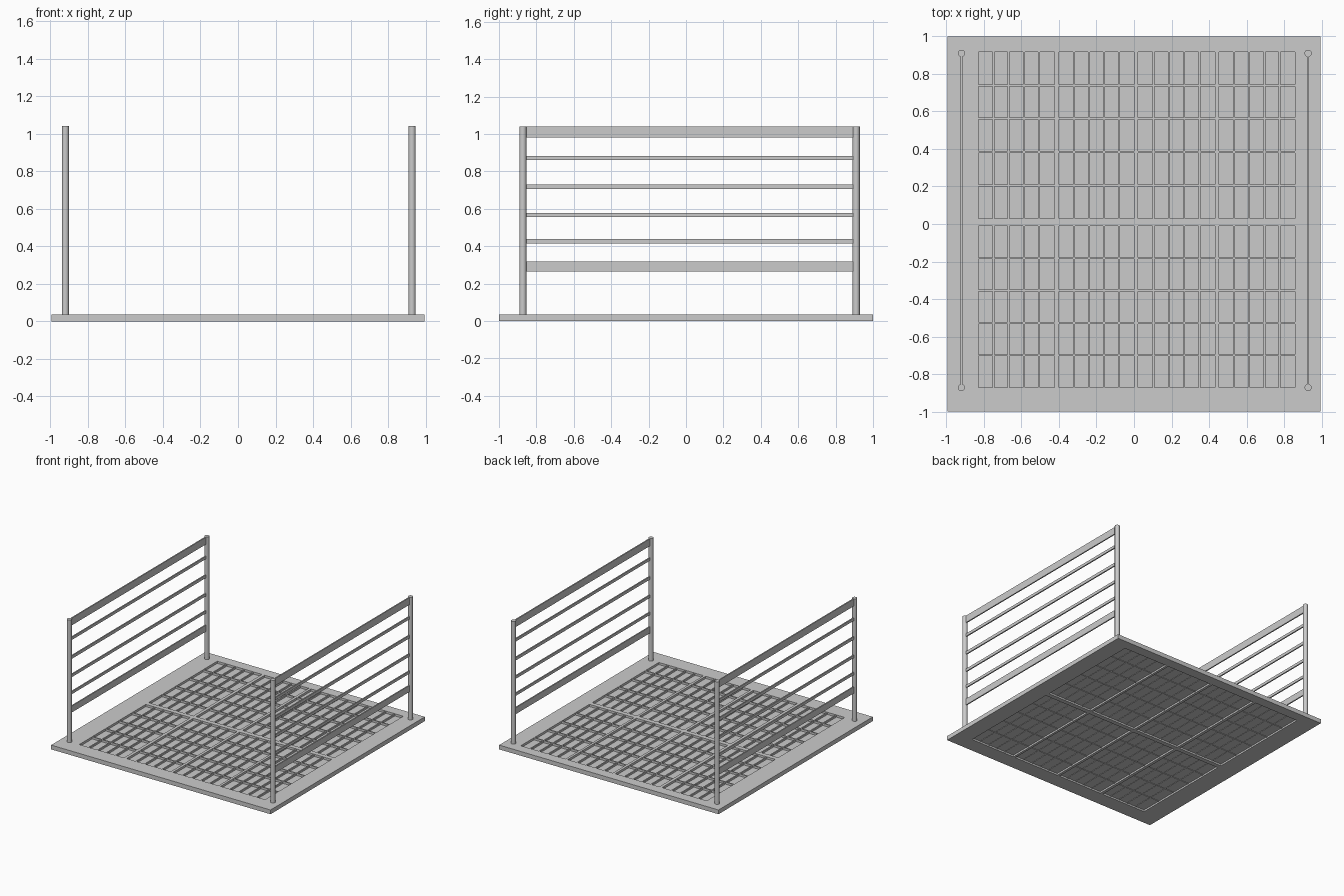
import bpy
import bmesh
from mathutils import Matrix, Vector

cube = bpy.data.objects.get("Cube")
if cube:
    bpy.data.objects.remove(cube, do_unlink=True)

steel = bpy.data.materials.new("grey_steel")
steel.use_nodes = True
GREY = (0.6, 0.6, 0.6, 1)
steel.diffuse_color = GREY
steel.node_tree.nodes["Principled BSDF"].inputs["Base Color"].default_value = GREY


def boxes(name, bounds):
    """One object from boxes given as (x0, x1, y0, y1, z0, z1)."""
    bm = bmesh.new()
    for x0, x1, y0, y1, z0, z1 in bounds:
        centre = Vector((x0 + x1, y0 + y1, z0 + z1)) / 2
        size = Matrix.Diagonal((x1 - x0, y1 - y0, z1 - z0, 1))
        bmesh.ops.create_cube(bm, size=1, matrix=Matrix.Translation(centre) @ size)
    mesh = bpy.data.meshes.new(name)
    bm.to_mesh(mesh)
    bm.free()
    mesh.materials.append(steel)
    obj = bpy.data.objects.new(name, mesh)
    bpy.context.collection.objects.link(obj)
    return obj


TOP = 0.035
FLOOR_LOW, FLOOR_HIGH = 0.014, 0.017
BAR = 0.005
columns = [(-0.83, -0.425), (-0.4, 0.0), (0.022, 0.432), (0.452, 0.857)]
rows = [(-0.872, -0.01), (0.028, 0.917)]
bays = [(x0, x1, y0, y1) for x0, x1 in columns for y0, y1 in rows]

# Platform with recessed bays above and below a thin floor
platform = boxes("platform", [(-0.995, 0.995, -1, 1, 0, TOP)])
cutter = boxes("bay_cutter", [b + (FLOOR_HIGH, 0.1) for b in bays]
               + [b + (-0.1, FLOOR_LOW) for b in bays])
cutter.hide_render = True
cutter.hide_viewport = True
cut = platform.modifiers.new("bays", 'BOOLEAN')
cut.operation = 'DIFFERENCE'
cut.solver = 'EXACT'
cut.object = cutter

# Grating bars: long bars and slightly taller cross bars in every bay
long_bars, cross_bars, under_bars = [], [], []
for x0, x1, y0, y1 in bays:
    for i in range(1, 5):
        x = x0 + (x1 - x0) * i / 5
        y = y0 + (y1 - y0) * i / 5
        long_bars.append((x - BAR, x + BAR, y0, y1, FLOOR_HIGH, TOP - 0.004))
        cross_bars.append((x0, x1, y - BAR, y + BAR, FLOOR_HIGH, TOP - 0.001))
        under_bars.append((x - BAR, x + BAR, y0, y1, FLOOR_LOW - 0.003, FLOOR_LOW))
        under_bars.append((x0, x1, y - BAR, y + BAR, FLOOR_LOW - 0.004, FLOOR_LOW))
boxes("grating_long_bars", long_bars)
boxes("grating_cross_bars", cross_bars)
boxes("grating_under_bars", under_bars)

# Side railings: two round posts joined by flat rails
POST_TOP = 1.04
rail_heights = [(0.265, 0.318), (0.415, 0.437), (0.555, 0.578),
                (0.705, 0.73), (0.86, 0.883), (0.98, POST_TOP - 0.001)]
for side, x in (("right", -0.92), ("left", 0.928)):
    for end, y in (("front", -0.872), ("back", 0.91)):
        bpy.ops.mesh.primitive_cylinder_add(
            vertices=16, radius=0.019, depth=POST_TOP - 0.03,
            location=(x, y, (POST_TOP + 0.03) / 2))
        post = bpy.context.object
        post.name = f"{side}_{end}_post"
        post.data.materials.append(steel)
        bpy.ops.object.shade_smooth_by_angle()
    boxes(f"{side}_rails", [(x - 0.005, x + 0.005, -0.872, 0.91, z0, z1)
                            for z0, z1 in rail_heights])
